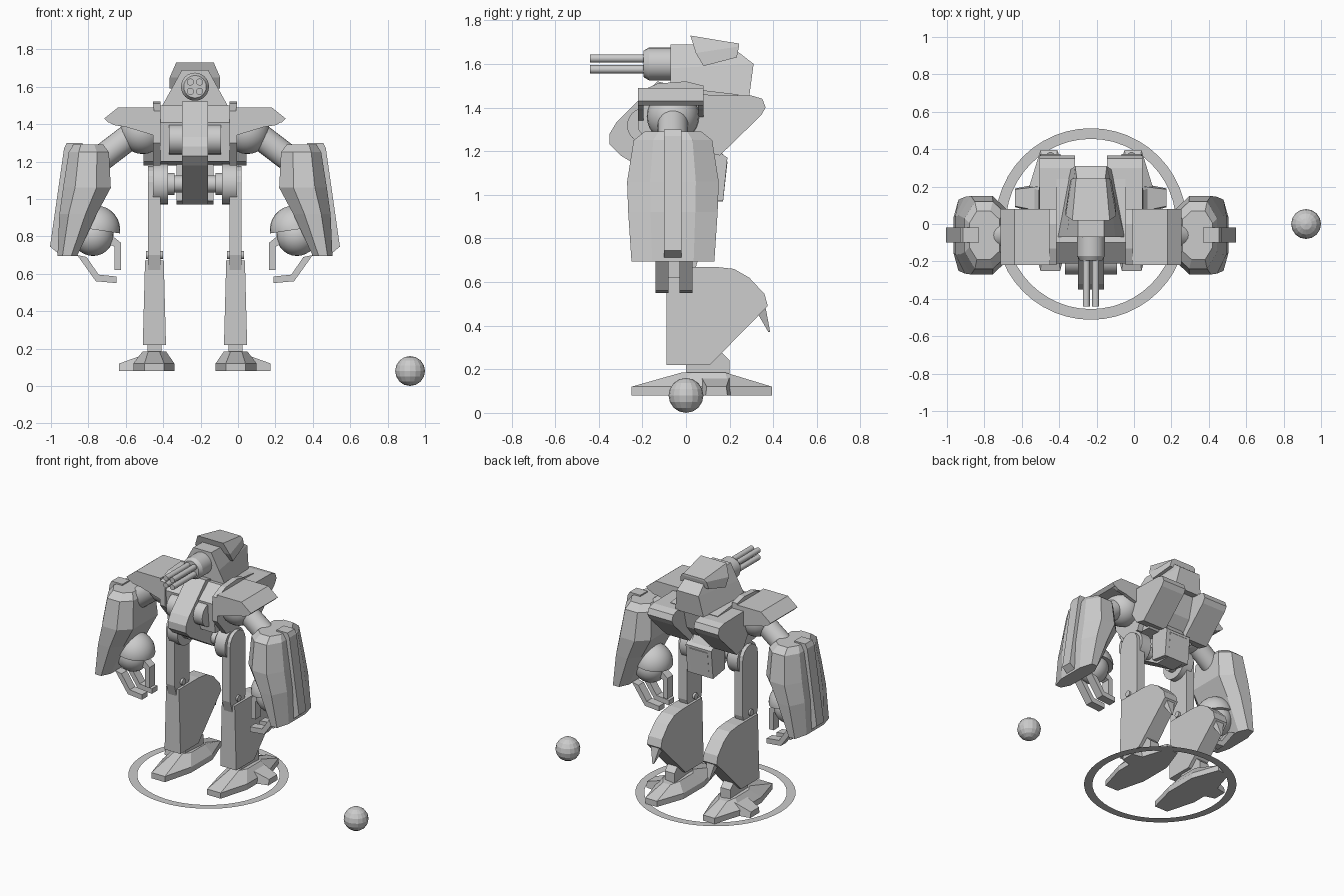
import bpy, bmesh, math
from mathutils import Vector

XC = -0.23          # centre line of the walker
YA = -0.06          # centre line of the arms
grey = bpy.data.materials.new("light_grey")
grey.diffuse_color = (0.6, 0.6, 0.6, 1)


def finish(name, bm, smooth=False):
    bmesh.ops.recalc_face_normals(bm, faces=bm.faces)
    me = bpy.data.meshes.new(name)
    bm.to_mesh(me)
    bm.free()
    me.materials.append(grey)
    ob = bpy.data.objects.new(name, me)
    bpy.context.collection.objects.link(ob)
    if smooth:
        bpy.ops.object.select_all(action='DESELECT')
        ob.select_set(True)
        bpy.context.view_layer.objects.active = ob
        bpy.ops.object.shade_smooth_by_angle(angle=math.radians(35))
    return ob


def loft(name, rings, s=1, smooth=False):
    """Skin closed rings of (u, y, z); s mirrors across the centre line."""
    bm = bmesh.new()
    rs = [[bm.verts.new((XC + s * p[0], p[1], p[2])) for p in r] for r in rings]
    n = len(rs[0])
    for a, b in zip(rs, rs[1:]):
        for i in range(n):
            j = (i + 1) % n
            bm.faces.new((a[i], a[j], b[j], b[i]))
    bm.faces.new(rs[0])
    bm.faces.new(rs[-1])
    return finish(name, bm, smooth)


def side_prism(name, prof, u0, u1, s=1):
    """Extrude a (y, z) profile sideways."""
    return loft(name, [[(u, y, z) for y, z in prof] for u in (u0, u1)], s)


def front_prism(name, prof, y0, y1, s=1):
    """Extrude a (u, z) profile front to back."""
    return loft(name, [[(u, y, z) for u, z in prof] for y in (y0, y1)], s)


def rod(name, a, b, r0, r1=None, s=1, n=24):
    a, b = Vector(a), Vector(b)
    q = (b - a).to_track_quat('Z', 'Y')
    rings = []
    for c, r in ((a, r0), (b, r0 if r1 is None else r1)):
        rings.append([c + q @ Vector((r * math.cos(k * math.tau / n),
                                      r * math.sin(k * math.tau / n), 0)) for k in range(n)])
    return loft(name, rings, s, True)


def ball(name, c, r, s=1, seg=24, rows=14, smooth=True, dome=False):
    bm = bmesh.new()
    bmesh.ops.create_uvsphere(bm, u_segments=seg, v_segments=rows, radius=r)
    if dome:
        bmesh.ops.bisect_plane(bm, geom=bm.verts[:] + bm.edges[:] + bm.faces[:],
                               plane_co=(0, 0, 0), plane_no=(s * 0.15, 0, -1), clear_outer=True)
        bmesh.ops.holes_fill(bm, edges=[e for e in bm.edges if e.is_boundary])
    bmesh.ops.translate(bm, vec=(XC + s * c[0], c[1], c[2]), verts=bm.verts)
    return finish(name, bm, smooth)


# Loose ball and ground ring
ball("loose_ball", (1.15, 0, 0.08), 0.08, seg=16, rows=8, smooth=False)
bm = bmesh.new()
loops = [[bm.verts.new((XC + r * math.cos(k * math.tau / 48), r * math.sin(k * math.tau / 48), 0.08))
          for k in range(48)] for r in (0.455, 0.512)]
for k in range(48):
    j = (k + 1) % 48
    bm.faces.new((loops[0][k], loops[1][k], loops[1][j], loops[0][j]))
finish("ground_ring", bm)

# Head and cap
loft("head", [[(-.18, -.07, 1.49), (.18, -.07, 1.49), (.11, .29, 1.45), (-.11, .29, 1.45)],
              [(-.13, -.07, 1.58), (.13, -.07, 1.58), (.085, .31, 1.60), (-.085, .31, 1.60)],
              [(-.07, -.07, 1.69), (.07, -.07, 1.69), (.07, .2, 1.685), (-.07, .2, 1.685)]])
loft("head_cap", [[(-.135, .08, 1.59), (.135, .08, 1.59), (.11, .233, 1.63), (-.11, .233, 1.63)],
                  [(-.135, .045, 1.65), (.135, .045, 1.65), (.10, .243, 1.68), (-.10, .243, 1.68)],
                  [(-.10, .02, 1.73), (.10, .02, 1.73), (.08, .243, 1.693), (-.08, .243, 1.693)]])

# Gun with four barrels
rod("gun_housing", (0, -.05, 1.6), (0, -.17, 1.6), .075)
rod("gun_collar", (0, -.17, 1.6), (0, -.195, 1.6), .075, .06)
for du in (-.025, .025):
    for dz in (-.025, .025):
        rod("gun_barrel", (du, -.18, 1.6 + dz), (du, -.44, 1.6 + dz), .019, n=12)

# Torso core, chest drum, keel and back box
side_prism("torso", [(-.21, 1.41), (-.19, 1.2), (.1, 1.18), (.2, 1.3), (.24, 1.46), (-.1, 1.5)], -.185, .185)
rod("chest_drum", (-.14, -.19, 1.318), (.14, -.19, 1.318), .08)
side_prism("keel", [(-.13, 1.52), (-.19, 1.46), (-.32, 1.33), (-.35, 1.28), (-.35, 1.23), (-.3, 1.18),
                    (.05, .97), (.17, .97), (.19, 1.15), (.1, 1.3), (-.05, 1.5)], -.07, .07)
side_prism("back_box", [(.04, .99), (.17, .97), (.19, 1.17), (.12, 1.22), (.04, 1.2)], -.1, .1)
rod("hip_axle", (-.2, -.03, 1.08), (.2, -.03, 1.08), .045)

for s in (-1, 1):
    # Back pod and torso side plate
    side_prism("back_pod", [(.02, 1.46), (.3, 1.455), (.35, 1.44), (.365, 1.4), (.345, 1.365),
                            (.155, 1.18), (.08, 1.2), (.02, 1.3)], .085, .275, s)
    side_prism("side_plate", [(-.22, 1.47), (-.13, 1.51), (0, 1.52), (.08, 1.5), (.08, 1.3),
                              (.03, 1.18), (-.12, 1.18), (-.22, 1.3)], .185, .225, s)

    # Shoulder shield: roof with front and rear cheeks
    front_prism("shoulder_roof", [(.22, 1.49), (.41, 1.49), (.485, 1.43), (.465, 1.41), (.22, 1.41)], -.22, .08, s)
    for y0, y1 in ((-.22, -.195), (.055, .08)):
        front_prism("shoulder_cheek", [(.22, 1.42), (.475, 1.42), (.435, 1.395), (.37, 1.385),
                                       (.22, 1.34)], y0, y1, s)

    # Upper arm
    ball("shoulder_ball", (.28, YA, 1.36), .12, s)
    rod("upper_arm", (.3, YA, 1.37), (.55, YA, 1.18), .07, s=s)

    # Forearm shell with chamfered section, and outer fin
    rings = []
    for z, a, b, h in ((1.29, .49, .65, .13), (1.25, .46, .675, .18), (1.06, .45, .705, .21),
                       (.92, .525, .725, .205), (.695, .63, .735, .19)):
        w = b - a
        rings.append([(a, YA - h * .66, z), (a + w * .3, YA - h, z), (b - w * .25, YA - h, z),
                      (b, YA - h * .5, z), (b, YA + h * .5, z), (b - w * .25, YA + h, z),
                      (a + w * .3, YA + h, z), (a, YA + h * .66, z)])
    loft("forearm", rings, s)
    front_prism("forearm_fin", [(.6, 1.3), (.685, 1.3), (.7, 1.27), (.775, .745), (.72, .7), (.64, .7)],
                -.1, -.02, s)

    # Hand: dome, ball and fingers
    ball("wrist_dome", (.53, YA, .835), .13, s, dome=True)
    ball("hand_ball", (.545, YA, .805), .11, s)
    for y in (-.14, -.03):
        front_prism("finger", [(.63, .7), (.58, .69), (.515, .595), (.42, .585), (.42, .55), (.53, .56)],
                    y, y + .06, s)
    front_prism("thumb", [(.49, .82), (.445, .805), (.395, .765), (.395, .62), (.43, .62), (.43, .745),
                          (.49, .77)], -.09, -.03, s)

    # Hip joint and thigh
    rod("hip_spacer", (.11, -.03, 1.08), (.15, -.03, 1.08), .06, s=s)
    rod("hip_disc", (.145, -.03, 1.08), (.225, -.03, 1.08), .11, s=s)
    arc = [(-.03 + .085 * math.cos(k * math.pi / 8), 1.09 + .085 * math.sin(k * math.pi / 8)) for k in range(9)]
    side_prism("thigh", arc + [(-.115, .7), (-.09, .62), (.03, .62), (.055, .7)], .185, .25, s)
    rod("knee_bolt", (.17, -.03, .7), (.262, -.03, .7), .022, s=s, n=12)

    # Shin with rounded calf, calf spike
    prof = [(-.09, .67), (-.09, .22), (.11, .22), (.375, .49), (.36, .545), (.29, .62), (.22, .66), (.13, .67)]
    loft("shin", [[(.217 + d * (.05 + .012 * (.67 - z) / .45), y, z) for y, z in prof] for d in (-1, 1)], s)
    loft("calf_spike", [[(.175, .32, .47), (.255, .32, .47), (.255, .36, .51), (.175, .36, .51)],
                        [(.212, .378, .37), (.222, .378, .37), (.222, .386, .37), (.212, .386, .37)]], s)

    # Ankle, tapered foot and outer toe
    side_prism("ankle", [(0, .17), (.2, .17), (.2, .24), (.15, .29), (.0, .25)], .18, .255, s)
    loft("foot", [[(u, y, z) for u, y, z in
                   ((.165, -.25, .08), (.27, -.25, .08), (.33, -.04, .08), (.33, .2, .08), (.27, .395, .08),
                    (.18, .395, .08), (.11, .2, .08), (.11, -.04, .08))],
                  [(.165, -.25, .12), (.27, -.25, .12), (.33, -.04, .12), (.33, .2, .12), (.27, .395, .12),
                   (.18, .395, .12), (.11, .2, .12), (.11, -.04, .12)],
                  [(.19, -.02, .185), (.25, -.02, .185), (.28, .03, .185), (.28, .18, .185), (.25, .23, .17),
                   (.19, .23, .17), (.155, .18, .185), (.155, .03, .185)]], s)
    loft("outer_toe", [[(.28, .055, .08), (.28, .215, .08), (.28, .2, .165), (.28, .07, .165)],
                       [(.405, .09, .08), (.405, .19, .08), (.405, .185, .12), (.405, .095, .12)]], s)
